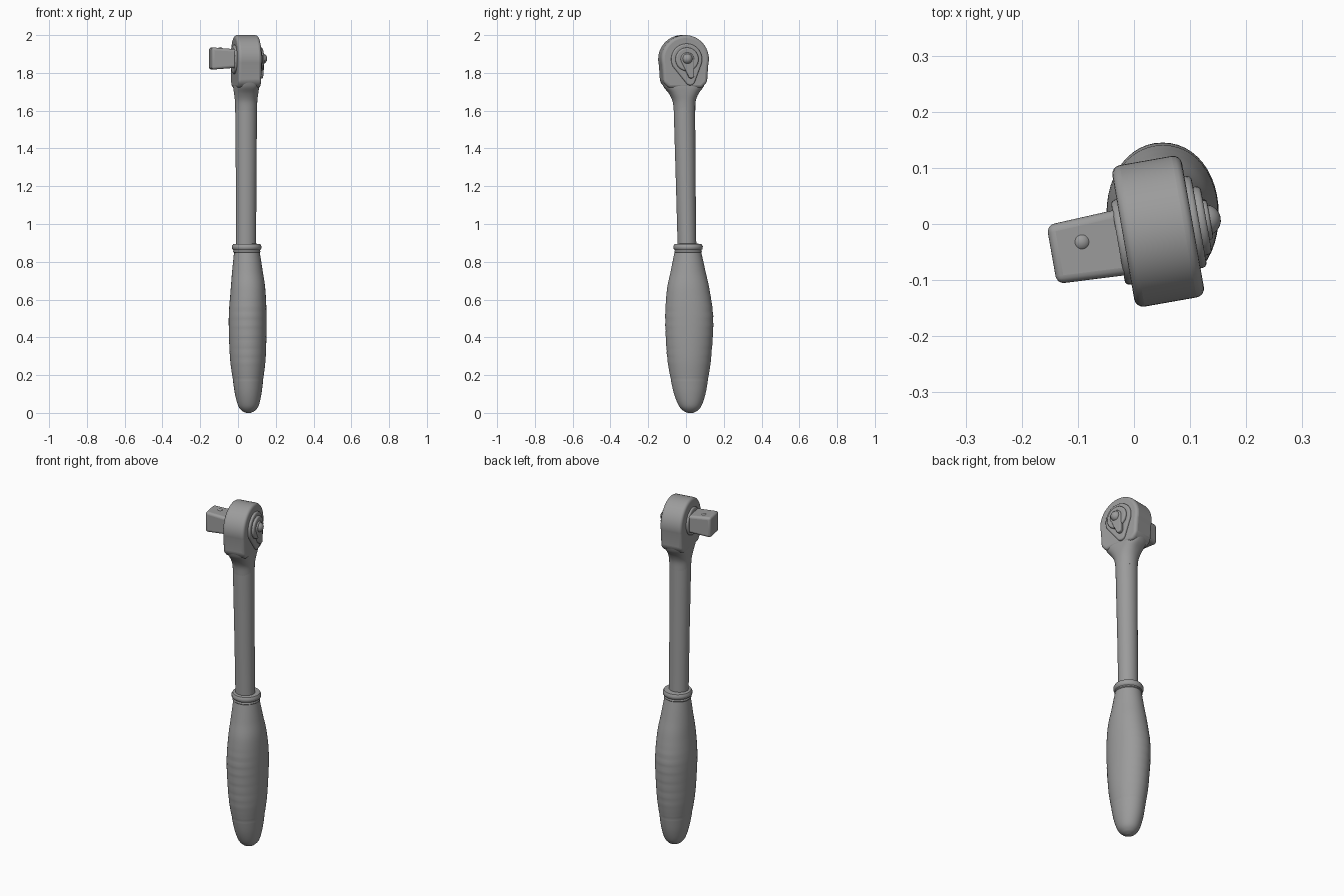
import bpy, bmesh, math
from mathutils import Matrix, Vector

cube = bpy.data.objects.get("Cube")
if cube:
    bpy.data.objects.remove(cube, do_unlink=True)

steel = bpy.data.materials.new("grey_steel")
steel.use_nodes = True
GREY = (0.33, 0.33, 0.33, 1)
steel.diffuse_color = GREY
steel.node_tree.nodes["Principled BSDF"].inputs["Base Color"].default_value = GREY

# The head is turned slightly about the vertical axis
TURN = math.radians(10)
HEAD = Matrix.Translation((0.043, -0.013, 1.872)) @ Matrix.Rotation(TURN, 4, 'Z')


def finish(name, bm, matrix=None, bevel=0, angle=35):
    """Turn a bmesh into a shaded object with an optional bevel."""
    bmesh.ops.recalc_face_normals(bm, faces=bm.faces)
    if matrix:
        bm.transform(matrix)
    mesh = bpy.data.meshes.new(name)
    bm.to_mesh(mesh)
    bm.free()
    mesh.materials.append(steel)
    ob = bpy.data.objects.new(name, mesh)
    bpy.context.collection.objects.link(ob)
    if bevel:
        mod = ob.modifiers.new("soft_edges", 'BEVEL')
        mod.width, mod.segments = bevel, 4
        mod.limit_method, mod.angle_limit = 'ANGLE', math.radians(30)
    bpy.ops.object.select_all(action='DESELECT')
    ob.select_set(True)
    bpy.context.view_layer.objects.active = ob
    bpy.ops.object.shade_smooth_by_angle(angle=math.radians(angle))
    return ob


def smooth_rings(rings, steps):
    """Catmull-Rom interpolation between cross-sections."""
    out = []
    for i in range(len(rings) - 1):
        p0, p1, p2, p3 = (rings[min(max(j, 0), len(rings) - 1)] for j in range(i - 1, i + 3))
        for s in range(steps):
            t = s / steps
            out.append([0.5 * (2 * b + (c - a) * t + (2 * a - 5 * b + 4 * c - d) * t * t
                               + (3 * b - a - 3 * c + d) * t ** 3)
                        for a, b, c, d in zip(p0, p1, p2, p3)])
    return out + [list(rings[-1])]


def loft(name, rings, n=40, turn=0, ripple=None, angle=50):
    """Skin rounded cross-sections: z, centre x, centre y, radius x, radius y, roundness."""
    bm = bmesh.new()
    loops = []
    for z, cx, cy, rx, ry, e in rings:
        loop = []
        for i in range(n):
            a = 2 * math.pi * i / n
            c, s = math.cos(a), math.sin(a)
            x = rx * math.copysign(abs(c) ** e, c)
            y = ry * math.copysign(abs(s) ** e, s)
            k = 1 + (ripple(z, s) if ripple else 0)
            x, y = x * k, y * k
            loop.append(bm.verts.new((cx + x * math.cos(turn) - y * math.sin(turn),
                                      cy + x * math.sin(turn) + y * math.cos(turn), z)))
        loops.append(loop)
    for a, b in zip(loops, loops[1:]):
        for i in range(n):
            j = (i + 1) % n
            bm.faces.new((a[i], a[j], b[j], b[i]))
    bm.faces.new(loops[0][::-1])
    bm.faces.new(loops[-1])
    return finish(name, bm, angle=angle)


def plate(name, outline, x0, x1, bevel):
    """Extrude a (y, z) outline along the head axis."""
    bm = bmesh.new()
    face = bm.faces.new([bm.verts.new((x0, y, z)) for y, z in outline])
    new = bmesh.ops.extrude_face_region(bm, geom=[face])["geom"]
    bmesh.ops.translate(bm, vec=(x1 - x0, 0, 0),
                        verts=[v for v in new if isinstance(v, bmesh.types.BMVert)])
    return finish(name, bm, HEAD, bevel)


def arc(cy, cz, r, start, end, n):
    """Points on an arc, angles in degrees."""
    return [(cy + r * math.cos(math.radians(start + (end - start) * i / n)),
             cz + r * math.sin(math.radians(start + (end - start) * i / n))) for i in range(n + 1)]


# Grip: swollen oval handle with a rounded butt and shallow finger ribs
def ribs(z, side):
    if 0.22 < z < 0.62:
        fade = math.sin(math.pi * (z - 0.22) / 0.4)
        return 0.012 * fade * side * side * math.sin(2 * math.pi * z / 0.05)
    return -0.012 if abs(z - 0.18) < 0.005 else 0


grip = [(0.0, 0.055, 0.023, 0.012, 0.014, 1), (0.012, 0.055, 0.023, 0.035, 0.038, 1),
        (0.04, 0.055, 0.022, 0.055, 0.061, 1), (0.10, 0.054, 0.020, 0.070, 0.083, 1),
        (0.18, 0.053, 0.018, 0.081, 0.099, 1), (0.30, 0.052, 0.017, 0.095, 0.117, 1),
        (0.50, 0.051, 0.017, 0.100, 0.127, 0.95), (0.65, 0.053, 0.012, 0.092, 0.113, 0.95),
        (0.75, 0.050, 0.011, 0.081, 0.092, 1), (0.85, 0.047, 0.010, 0.068, 0.071, 1)]
loft("grip", smooth_rings(grip, 12), 48, ripple=ribs)

# Collar: rolled lip where the shaft enters the grip
lip = [(0.845, 0.066), (0.853, 0.073), (0.862, 0.070), (0.868, 0.077),
       (0.882, 0.078), (0.893, 0.072), (0.896, 0.050)]
loft("grip_collar", [(z, 0.046, 0.011, r, r, 1) for z, r in lip])

# Shaft: slim, slightly leaning bar
loft("shaft", [(0.84, 0.043, 0.006, 0.053, 0.049, 1), (1.2, 0.043, -0.001, 0.054, 0.052, 1),
               (1.64, 0.043, -0.009, 0.058, 0.057, 1)], 32)

# Neck: flares from the round shaft to the broad flat head
neck = [(1.60, 0.043, -0.008, 0.057, 0.057, 1), (1.65, 0.043, -0.010, 0.059, 0.061, 0.95),
        (1.69, 0.043, -0.012, 0.062, 0.078, 0.8), (1.725, 0.043, -0.013, 0.063, 0.104, 0.65),
        (1.755, 0.043, -0.013, 0.060, 0.116, 0.6)]
loft("neck", smooth_rings(neck, 5), 40, turn=TURN)

# Head: round-topped body with straight shoulders
body = arc(0, 0, 0.128, -14, 194, 40)
body += [(-0.118, -0.122), (-0.088, -0.152), (0.088, -0.152), (0.118, -0.122)]
plate("ratchet_head", body, -0.063, 0.063, 0.016)

# Teardrop cover and raised dial on the selector side
drop = arc(0.005, 0.0, 0.083, -20, 208, 28) + arc(0.024, -0.112, 0.026, 208, 340, 10)
plate("selector_cover", drop, 0.05, 0.075, 0.008)
plate("selector_dial", arc(0.005, 0, 0.062, 0, 348.75, 31), 0.06, 0.088, 0.008)

# Selector lever lying across the dial, pointing down
lever = arc(0.005, 0.0, 0.036, 0, 190, 14) + arc(0.026, -0.085, 0.016, 190, 350, 8)
plate("selector_lever", lever, 0.07, 0.095, 0.006)

# Release button in the middle of the dial
bm = bmesh.new()
bmesh.ops.create_uvsphere(bm, u_segments=24, v_segments=14, radius=0.028)
finish("release_button", bm, HEAD @ Matrix.Translation((0.086, 0.005, 0.003)))

# Round boss behind the square drive
plate("drive_boss", arc(-0.008, 0, 0.077, 0, 348.75, 31), -0.074, -0.05, 0.008)

# Square drive: waisted toward the head
bm = bmesh.new()
bmesh.ops.create_cube(bm, size=2)
for v in bm.verts:
    far = v.co.x < 0
    v.co = Vector((-0.194 if far else -0.05,
                   -0.008 + v.co.y * (0.053 if far else 0.060),
                   0.004 + v.co.z * (0.059 if far else 0.048)))
finish("square_drive", bm, HEAD, 0.014)

# Detent ball, just proud of the drive's upper face
bm = bmesh.new()
bmesh.ops.create_uvsphere(bm, u_segments=20, v_segments=12, radius=0.018)
finish("detent_ball", bm, HEAD @ Matrix.Translation((-0.138, 0.005, 0.046)))
